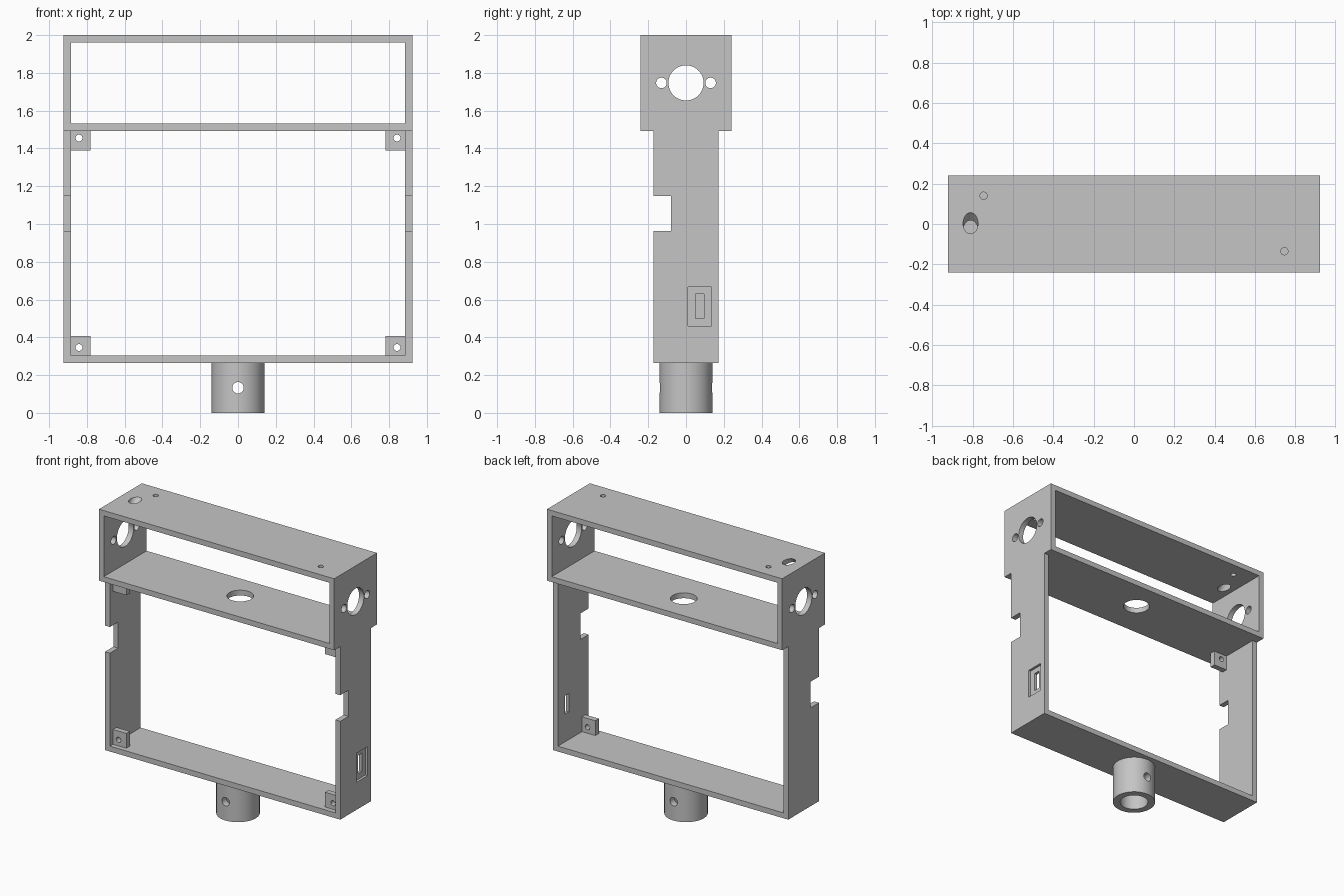
import bpy
from math import pi
from mathutils import Vector

default = bpy.data.objects.get("Cube")
if default:
    bpy.data.objects.remove(default, do_unlink=True)

grey = bpy.data.materials.new("plain grey")
grey.use_nodes = True
colour = (0.56, 0.56, 0.56, 1)
grey.diffuse_color = colour
grey.node_tree.nodes["Principled BSDF"].inputs["Base Color"].default_value = colour

W, WALL = 0.923, 0.038          # half width, wall thickness
INNER = W - WALL
TOP_D, LOW_D = 0.24, 0.172      # half depths of the two frames
BASE, SHELF = 0.265, 1.493      # underside of lower frame and of top box


def box(name, lo, hi):
    """Axis-aligned box between two corners."""
    lo, hi = Vector(lo), Vector(hi)
    bpy.ops.mesh.primitive_cube_add(size=1, location=(lo + hi) / 2)
    ob = bpy.context.object
    ob.name = name
    ob.scale = hi - lo
    bpy.ops.object.transform_apply(location=True, rotation=True, scale=True)
    ob.data.materials.append(grey)
    return ob


def rod(name, centre, radius, length, rotation=(0, 0, 0)):
    """Round bar, upright unless rotated."""
    bpy.ops.mesh.primitive_cylinder_add(vertices=64, radius=radius, depth=length,
                                        location=centre, rotation=rotation)
    ob = bpy.context.object
    ob.name = name
    bpy.ops.object.transform_apply(location=True, rotation=True, scale=True)
    ob.data.materials.append(grey)
    return ob


def cut(target, *cutters):
    """Subtract each cutter from the target, then discard it."""
    for c in cutters:
        c.hide_render = True
        mod = target.modifiers.new("cut", 'BOOLEAN')
        mod.operation, mod.solver, mod.object = 'DIFFERENCE', 'EXACT', c
        bpy.context.view_layer.objects.active = target
        bpy.ops.object.modifier_apply(modifier=mod.name)
        bpy.data.objects.remove(c, do_unlink=True)


def smooth(ob):
    bpy.ops.object.select_all(action='DESELECT')
    ob.select_set(True)
    bpy.context.view_layer.objects.active = ob
    bpy.ops.object.shade_smooth_by_angle(angle=pi / 6)


ALONG_X, ALONG_Y = (0, pi / 2, 0), (pi / 2, 0, 0)

# Top box, open at front and back
top_box = box("top_box", (-W, -TOP_D, SHELF), (W, TOP_D, 2))
cut(top_box, box("opening", (-INNER, -1, SHELF + WALL), (INNER, 1, 2 - WALL)))

# Large side holes with a small screw hole on either side
for y, r in ((0, 0.093), (-0.13, 0.028), (0.13, 0.028)):
    cut(top_box, rod("side_hole", (0, y, 1.747), r, 3, ALONG_X))

# Shelf hole, slanted cable hole and two small holes in the lid
cut(top_box,
    rod("shelf_hole", (0, 0.025, SHELF), 0.086, 0.2),
    rod("slanted_hole", (-0.81, -0.015, 2 - WALL / 2), 0.037, 0.3, (-pi / 4, 0, 0)),
    rod("lid_hole", (-0.745, 0.14, 2), 0.018, 0.2),
    rod("lid_hole", (0.745, -0.135, 2), 0.018, 0.2))
smooth(top_box)

# Lower frame: two posts and a base
lower_frame = box("lower_frame", (-W, -LOW_D, BASE), (W, LOW_D, SHELF))
cut(lower_frame,
    box("opening", (-INNER, -1, BASE + WALL), (INNER, 1, 2)),
    box("notch", (-2, -1, 0.963), (2, -0.08, 1.148)),
    box("switch_recess", (W - 0.018, 0.01, 0.46), (1.2, 0.134, 0.666)),
    box("switch_slot", (0.8, 0.05, 0.5), (1.2, 0.095, 0.63)))
smooth(lower_frame)

# Drilled mounting tabs in the four corners
TAB = 0.105
for side, x in (("right", -INNER), ("left", INNER - TAB)):
    for level, z, hole_z in (("lower", BASE + WALL, 0.346), ("upper", SHELF - TAB, 1.455)):
        tab = box(f"{level}_{side}_tab", (x, -0.137, z), (x + TAB, -0.098, z + TAB))
        hole_x = -0.842 if x < 0 else 0.842
        cut(tab, rod("tab_hole", (hole_x, -0.12, hole_z), 0.018, 0.2, ALONG_Y))
        smooth(tab)

# Pole socket, hollow from below with a cross pin hole
socket = rod("pole_socket", (0, 0, BASE / 2), 0.14, BASE)
cut(socket,
    rod("bore", (0, 0, BASE / 2), 0.092, 1),
    rod("pin_hole", (0, 0, 0.133), 0.03, 1, ALONG_Y))
smooth(socket)
